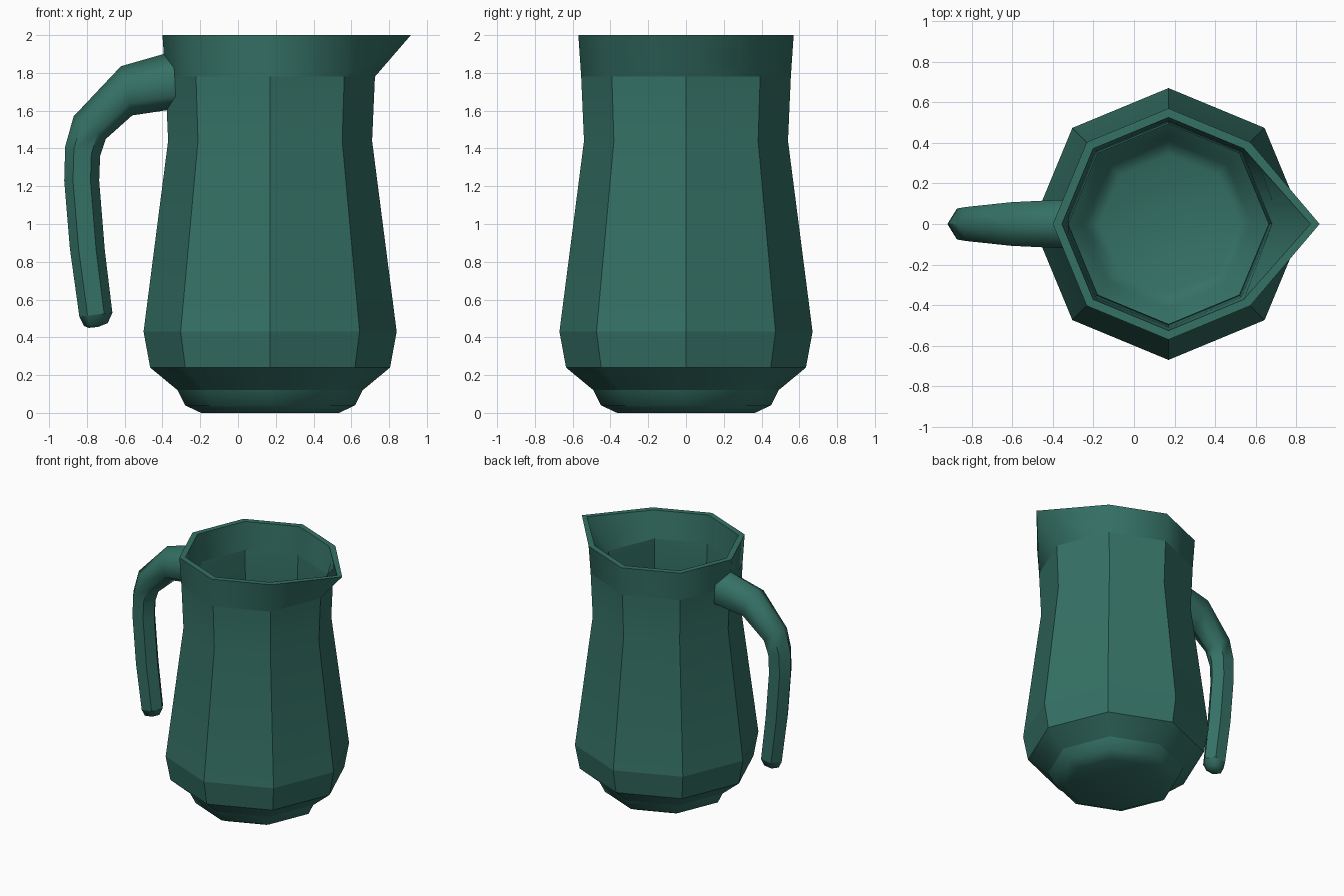
import bpy, bmesh
from math import cos, sin, pi
from mathutils import Vector

if "Cube" in bpy.data.objects:
    bpy.data.objects.remove(bpy.data.objects["Cube"])

SIDES = 8
CENTRE_X = 0.17

green = bpy.data.materials.new("green_glaze")
green.diffuse_color = (0.035, 0.165, 0.13, 1)
green.use_nodes = True
green.node_tree.nodes["Principled BSDF"].inputs["Base Color"].default_value = green.diffuse_color


def skin(name, rings, sharp):
    """Bridge a list of rings, cap both ends, mark sharp edges."""
    bm = bmesh.new()
    loops = [[bm.verts.new(p) for p in ring] for ring in rings]
    where = {v: (i, j) for i, loop in enumerate(loops) for j, v in enumerate(loop)}
    n = len(loops[0])
    for a, b in zip(loops, loops[1:]):
        for j in range(n):
            k = (j + 1) % n
            bm.faces.new((a[j], a[k], b[k], b[j]))
    bm.faces.new(loops[0])
    bm.faces.new(loops[-1])
    bmesh.ops.recalc_face_normals(bm, faces=bm.faces)
    for f in bm.faces:
        f.smooth = True
    for e in bm.edges:
        (i1, j1), (i2, j2) = where[e.verts[0]], where[e.verts[1]]
        e.smooth = not sharp(min(i1, i2), max(i1, i2))
    mesh = bpy.data.meshes.new(name)
    bm.to_mesh(mesh)
    bm.free()
    mesh.materials.append(green)
    ob = bpy.data.objects.new(name, mesh)
    bpy.context.collection.objects.link(ob)
    return ob


# Jug body: (radius, height) up the outside, over the rim, down the inside
profile = [(0.365, 0), (0.45, 0.04), (0.49, 0.12), (0.635, 0.24), (0.67, 0.43),
           (0.54, 1.44), (0.555, 1.78), (0.57, 2.0),
           (0.525, 2.0), (0.51, 1.78), (0.493, 1.44), (0.62, 0.43),
           (0.59, 0.27), (0.44, 0.16), (0.41, 0.08), (0.34, 0.05)]
spout = {7: 0.745, 8: 0.70}      # rim corners pulled out into the spout

body_rings = []
for i, (r, z) in enumerate(profile):
    ring = []
    for j in range(SIDES):
        a = 2 * pi * j / SIDES
        rad = spout.get(i, r) if j == 0 else r
        ring.append((CENTRE_X + rad * cos(a), rad * sin(a), z))
    body_rings.append(ring)


def body_sharp(lo, hi):
    if lo == hi:
        return lo in (2, 3, 4, 6, 7, 8, 9, 11, 12)
    return 3 <= lo <= 5 or lo in (7, 9, 10, 11)


skin("jug_body", body_rings, body_sharp)

# Handle: outer and inner outline points (x, z) of each hexagonal section
sections = [((-0.375, 1.905), (-0.36, 1.605)), ((-0.62, 1.835), (-0.56, 1.575)),
            ((-0.87, 1.57), (-0.70, 1.45)), ((-0.915, 1.41), (-0.73, 1.36)),
            ((-0.92, 1.23), (-0.735, 1.23)), ((-0.89, 0.87), (-0.705, 0.86)),
            ((-0.84, 0.51), (-0.665, 0.53)), ((-0.815, 0.46), (-0.69, 0.475)),
            ((-0.79, 0.45), (-0.74, 0.455))]

handle_rings = []
for i, (o, n) in enumerate(sections):
    outer, inner = Vector((o[0], 0, o[1])), Vector((n[0], 0, n[1]))
    mid, half = (outer + inner) / 2, (outer - inner) / 2
    ring = []
    for j in range(6):
        a = pi * j / 3
        p = mid + half * cos(a) + Vector((0, half.length * 0.93 * sin(a), 0))
        if i == 0:
            p.x += 0.41 * abs(p.y)   # follow the corner of the body
        ring.append(p)
    handle_rings.append(ring)

skin("handle", handle_rings,
     lambda lo, hi: (lo == hi and lo in (0, 6)) or (lo != hi and 2 <= lo <= 5))
